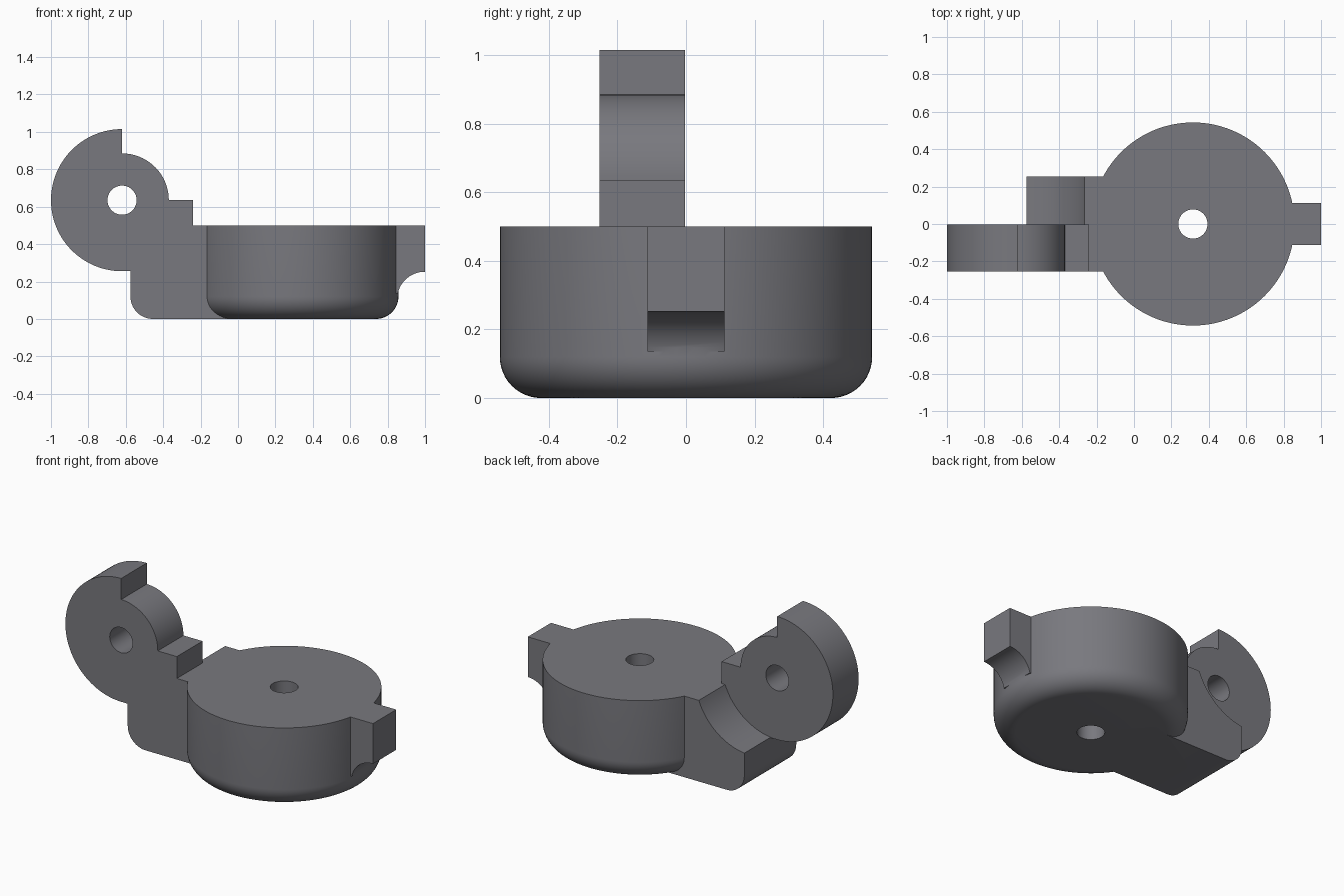
import bpy, bmesh, math
from mathutils import Matrix, Vector

if "Cube" in bpy.data.objects:
    bpy.data.objects.remove(bpy.data.objects["Cube"])

grey = bpy.data.materials.new("dark_grey")
grey.diffuse_color = (0.19, 0.19, 0.21, 1)
grey.use_nodes = True
grey.node_tree.nodes["Principled BSDF"].inputs["Base Color"].default_value = grey.diffuse_color

DISC_X, DISC_R, HEIGHT, FILLET, HOLE_R = 0.315, 0.543, 0.5, 0.12, 0.078
HINGE_X, HINGE_Z, HINGE_R = -0.62, 0.635, 0.38
SPLIT = -0.003


def arc(cx, cz, r, a0, a1, n):
    """Points along an arc, angles in degrees."""
    return [(cx + r * math.cos(math.radians(a0 + (a1 - a0) * i / n)),
             cz + r * math.sin(math.radians(a0 + (a1 - a0) * i / n))) for i in range(n + 1)]


def finish(bm, name):
    bmesh.ops.recalc_face_normals(bm, faces=bm.faces)
    mesh = bpy.data.meshes.new(name)
    bm.to_mesh(mesh)
    bm.free()
    mesh.materials.append(grey)
    ob = bpy.data.objects.new(name, mesh)
    bpy.context.collection.objects.link(ob)
    return ob


def prism(name, profile, y0, y1):
    """Extrude an x-z profile along y."""
    bm = bmesh.new()
    face = bm.faces.new([bm.verts.new((x, y0, z)) for x, z in profile])
    new = bmesh.ops.extrude_face_region(bm, geom=[face])["geom"]
    bmesh.ops.translate(bm, vec=(0, y1 - y0, 0),
                        verts=[v for v in new if isinstance(v, bmesh.types.BMVert)])
    return finish(bm, name)


def lathe(name, profile, cx, steps=128):
    """Spin a closed r-z profile around a vertical axis."""
    bm = bmesh.new()
    rings = []
    for i in range(steps):
        a = 2 * math.pi * i / steps
        rings.append([bm.verts.new((cx + r * math.cos(a), r * math.sin(a), z)) for r, z in profile])
    n = len(profile)
    for i in range(steps):
        a, b = rings[i], rings[(i + 1) % steps]
        for j in range(n):
            k = (j + 1) % n
            bm.faces.new((a[j], b[j], b[k], a[k]))
    return finish(bm, name)


def boolean(target, other, operation):
    mod = target.modifiers.new(operation, "BOOLEAN")
    mod.object, mod.operation, mod.solver = other, operation, "EXACT"
    bpy.context.view_layer.objects.active = target
    bpy.ops.object.modifier_apply(modifier=mod.name)
    bpy.data.objects.remove(other)


# Round body with a rounded lower rim and a central hole
rim = arc(DISC_R - FILLET, FILLET, FILLET, -90, 0, 12)
body = lathe("hinge_body", [(HOLE_R, 0)] + rim + [(DISC_R, HEIGHT), (HOLE_R, HEIGHT)], DISC_X)

# Shared foot outline: bottom edge and rounded outer corner
foot = [(0.1, HEIGHT), (0.1, 0)] + arc(-0.455, 0.12, 0.12, 270, 180, 12)

# Front knuckle: large round on the left, smaller round with a stop step on the right
foot_angle = -math.degrees(math.acos((-0.577 - HINGE_X) / HINGE_R))
knuckle = foot + [(-0.575, 0.255)] \
    + arc(HINGE_X, HINGE_Z, HINGE_R, 270, 90, 56) \
    + arc(HINGE_X, HINGE_Z, 0.25, 90, 0, 28) \
    + [(-0.24, HINGE_Z), (-0.24, HEIGHT)]
front_knuckle = prism("front_knuckle", knuckle, -0.253, SPLIT)

# Hinge pin hole
pin = prism("pin_cutter", arc(HINGE_X, HINGE_Z, HOLE_R, 0, 350, 35), -0.5, 0.2)
boolean(front_knuckle, pin, "DIFFERENCE")

# Rear foot with a concave seat that clears the mating knuckle
end = -math.degrees(math.asin((HINGE_Z - HEIGHT) / HINGE_R))
start = -math.degrees(math.acos((-0.575 - HINGE_X) / HINGE_R))
seat = foot + arc(HINGE_X, HINGE_Z, HINGE_R, start, end, 24)
rear_foot = prism("rear_foot", seat, SPLIT, 0.253)

# Thumb tab with a concave underside
tab = [(0.78, HEIGHT), (0.78, 0.135)] + arc(0.998, 0.105, 0.147, 168, 90, 14) \
    + [(1.0, 0.252), (1.0, HEIGHT)]
thumb_tab = prism("thumb_tab", tab, -0.113, 0.113)

# Join everything into one solid
for part in (front_knuckle, rear_foot, thumb_tab):
    boolean(body, part, "UNION")

bpy.ops.object.select_all(action="DESELECT")
body.select_set(True)
bpy.context.view_layer.objects.active = body
bpy.ops.object.shade_smooth_by_angle(angle=math.radians(30))
